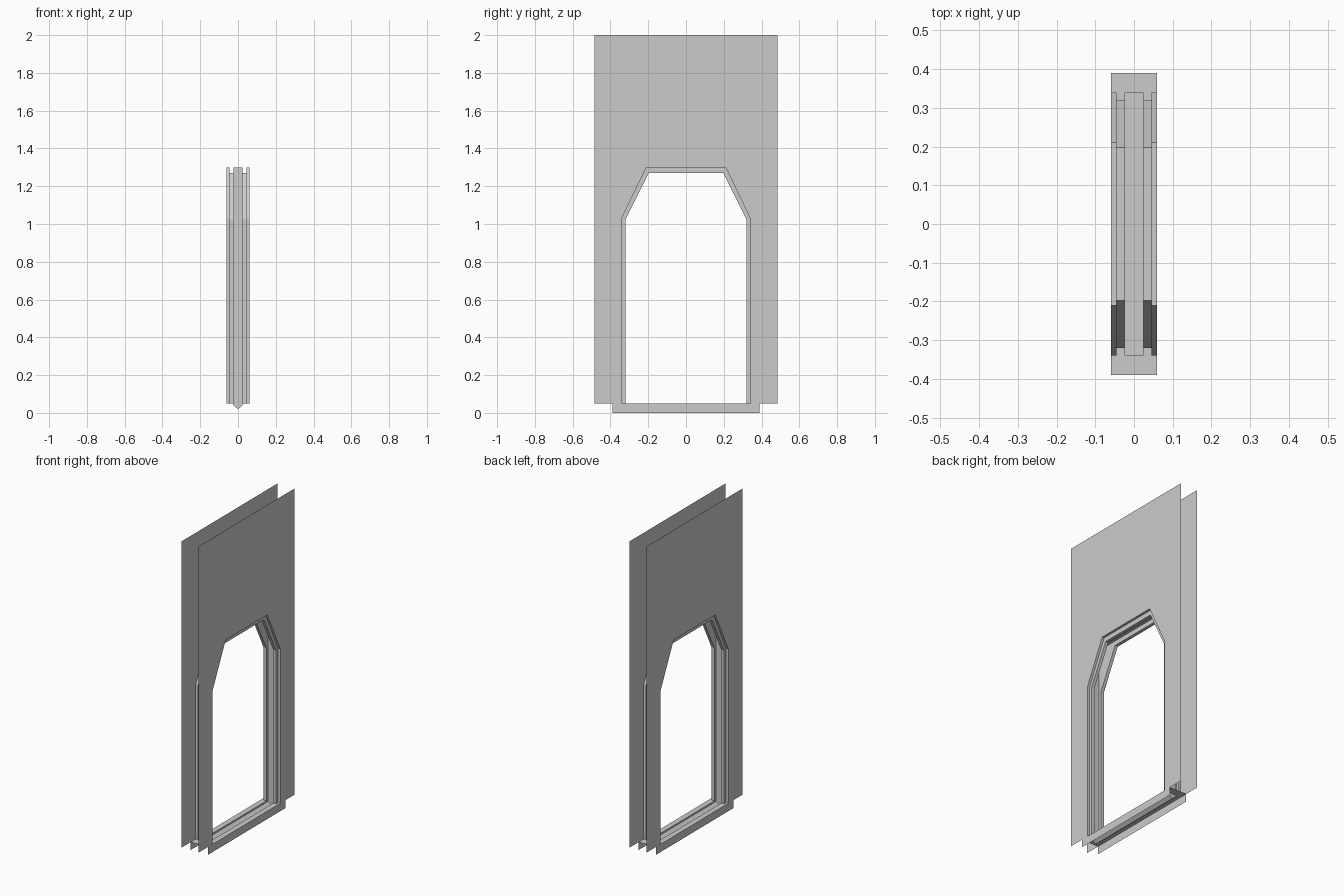
import bpy
from mathutils import Vector

if "Cube" in bpy.data.objects:
    bpy.data.objects.remove(bpy.data.objects["Cube"])

# Half widths across the wall thickness, and the main levels
SKIN, STEP, SLOT = 0.06, 0.045, 0.025
FLOOR, TOP, HEAD = 0.05, 2.0, 1.3
WALL_Y, SILL_Y, SLOT_Y = 0.485, 0.39, 0.34


def arch(leg, shoulder, head, flat):
    """Door opening outline in (y, z), from one foot to the other."""
    half = [(leg, FLOOR), (leg, shoulder), (flat, head)]
    return [(-y, z) for y, z in half] + half[::-1]


OUTER = arch(0.34, 1.03, HEAD, 0.21)
INNER = arch(0.32, 1.025, 1.27, 0.197)


def at_x(x, pts):
    return [(x, y, z) for y, z in pts]


def sheet(name, faces):
    """Make flat faces on the +x half, each turned to its facing direction, and mirror them."""
    verts, polys = [], []
    for pts, facing in faces:
        p = [Vector(c) for c in pts]
        normal = Vector((0, 0, 0))
        for i in range(len(p)):
            normal += p[i - 1].cross(p[i])
        if normal.dot(Vector(facing)) < 0:
            p.reverse()
        polys.append(range(len(verts), len(verts) + len(p)))
        verts += p
    mesh = bpy.data.meshes.new(name)
    mesh.from_pydata(verts, [], [list(f) for f in polys])
    mesh.update()
    obj = bpy.data.objects.new(name, mesh)
    bpy.context.collection.objects.link(obj)
    obj.modifiers.new("weld", 'WELD').merge_threshold = 0.0001
    mirror = obj.modifiers.new("mirror", 'MIRROR')
    mirror.use_axis[0] = True
    return obj


# Wall skins around the opening
skin = OUTER + [(WALL_Y, FLOOR), (WALL_Y, TOP), (-WALL_Y, TOP), (-WALL_Y, FLOOR)]
sheet("wall_panels", [(at_x(SKIN, skin), (1, 0, 0))])

# Stepped lining, swept along the opening
stations = [(SKIN, OUTER), (STEP, OUTER), (STEP, INNER), (SLOT, INNER)]
lining = []
for (xa, pa), (xb, pb) in zip(stations, stations[1:]):
    for i in range(5):
        quad = at_x(xa, pa[i:i + 2]) + at_x(xb, pb[i:i + 2])[::-1]
        mid = sum((Vector(v) for v in quad), Vector()) / 4
        facing = (1, 0, 0) if xa == xb else Vector((0, -mid.y, 0.6 - mid.z))
        lining.append((quad, facing))
sheet("door_lining", lining)

# Sliding door pocket: cheeks, head and ends
cheek = INNER + [(SLOT_Y, FLOOR), (SLOT_Y, HEAD), (-SLOT_Y, HEAD), (-SLOT_Y, FLOOR)]
pocket = [(at_x(SLOT, cheek), (-1, 0, 0)),
          ([(0, -SLOT_Y, HEAD), (SLOT, -SLOT_Y, HEAD),
            (SLOT, SLOT_Y, HEAD), (0, SLOT_Y, HEAD)], (0, 0, -1))]
for s in (-1, 1):
    y = s * SLOT_Y
    pocket.append(([(0, y, 0.02), (SLOT, y, 0.04), (SLOT, y, HEAD), (0, y, HEAD)],
                   (0, -s, 0)))
sheet("door_pocket", pocket)


def strip(a, b, y0, y1):
    """Quad between two (x, z) points, running along y."""
    return [(a[0], y0, a[1]), (b[0], y0, b[1]), (b[0], y1, b[1]), (a[0], y1, a[1])]


# Sill: side face, top plate and V groove
sill = [(strip((SKIN, 0), (SKIN, FLOOR), -SILL_Y, SILL_Y), (1, 0, 0)),
        (strip((SLOT, FLOOR), (SKIN, FLOOR), -SILL_Y, SILL_Y), (0, 0, 1)),
        (strip((SLOT, 0.04), (SLOT, FLOOR), -SLOT_Y, SLOT_Y), (-1, 0, 0)),
        (strip((0, 0.02), (SLOT, 0.04), -SLOT_Y, SLOT_Y), (0, 0, 1))]
for s in (-1, 1):
    sill.append((strip((0, FLOOR), (SLOT, FLOOR), s * SLOT_Y, s * SILL_Y), (0, 0, 1)))
sheet("sill", sill)
